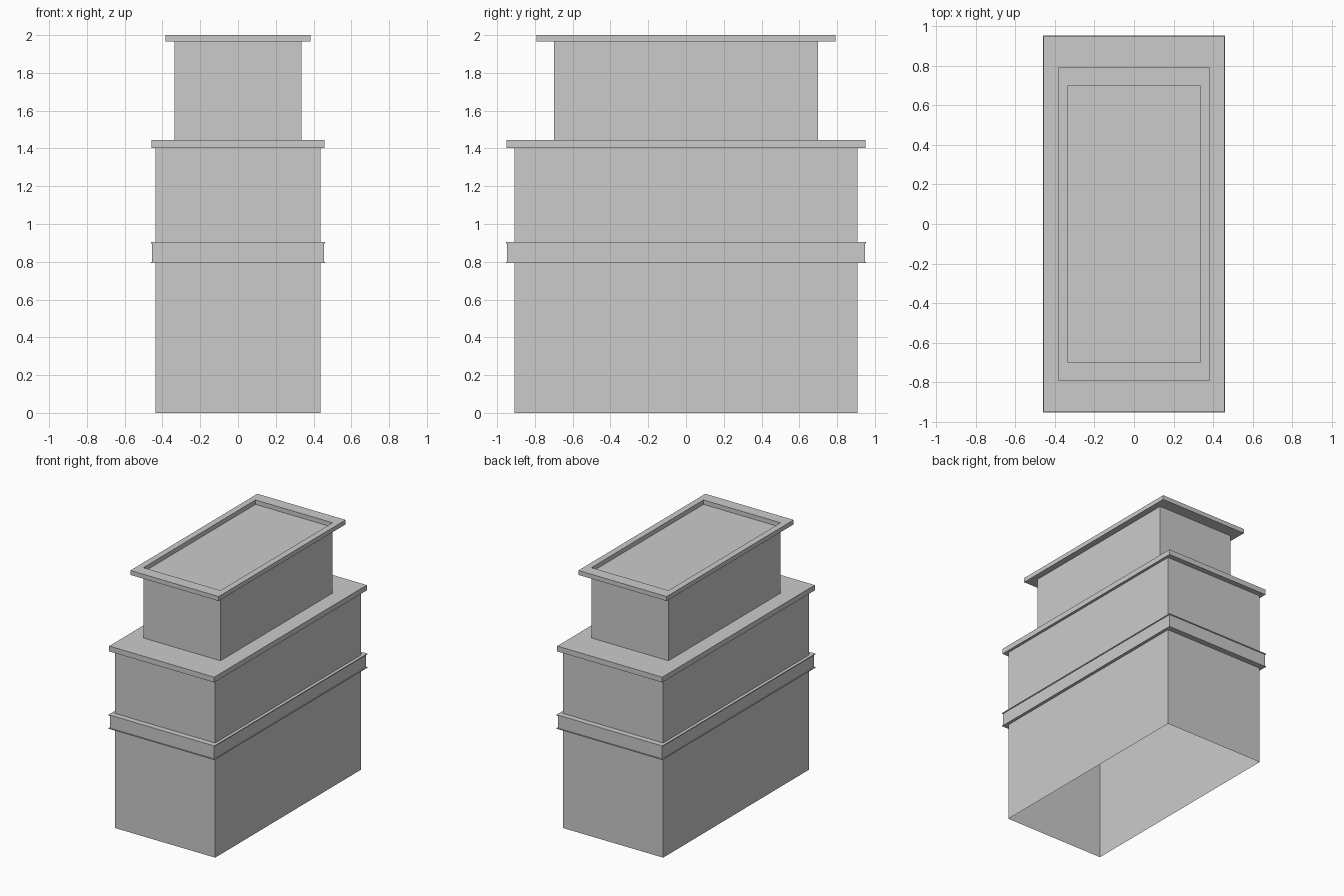
import bpy, bmesh

if "Cube" in bpy.data.objects:
    bpy.data.objects.remove(bpy.data.objects["Cube"])


def shell(name, profile, cap=False):
    """Join stacked rectangles (half width, half depth, z) into an open shell."""
    bm = bmesh.new()
    loops = [[bm.verts.new((sx * x, sy * y, z))
              for sx, sy in ((-1, -1), (1, -1), (1, 1), (-1, 1))]
             for x, y, z in profile]
    for a, b in zip(loops, loops[1:]):
        for i in range(4):
            j = (i + 1) % 4
            bm.faces.new((a[i], a[j], b[j], b[i]))
    if cap:
        bm.faces.new(loops[-1])
    mesh = bpy.data.meshes.new(name)
    bm.to_mesh(mesh)
    bm.free()
    obj = bpy.data.objects.new(name, mesh)
    bpy.context.collection.objects.link(obj)
    return obj


# Half width and half depth of each outline
WALL = (0.437, 0.908)
FLANGE = (0.461, 0.953)
WEB = (0.455, 0.947)
LEDGE = (0.458, 0.95)
TOWER = (0.336, 0.698)
RIM = (0.385, 0.791)

# Lower storey, open underneath
shell("lower_walls", [(*WALL, 0), (*WALL, 0.793)])

# Belt course with a thin flange along its top and bottom
shell("belt_course", [
    (*WALL, 0.793), (*FLANGE, 0.793), (*FLANGE, 0.799), (*WEB, 0.799),
    (*WEB, 0.897), (*FLANGE, 0.897), (*FLANGE, 0.904), (*WALL, 0.904)])

# Middle storey
shell("middle_walls", [(*WALL, 0.904), (*WALL, 1.403)])

# Ledge around the setback
shell("setback_ledge", [
    (*WALL, 1.403), (*LEDGE, 1.403), (*LEDGE, 1.445), (*TOWER, 1.445)])

# Upper storey
shell("upper_walls", [(*TOWER, 1.445), (*TOWER, 1.965)])

# Overhanging roof rim with a sunken flat roof
shell("roof_rim", [
    (*TOWER, 1.965), (*RIM, 1.965), (*RIM, 2.0), (*TOWER, 2.0),
    (*TOWER, 1.965)], cap=True)
